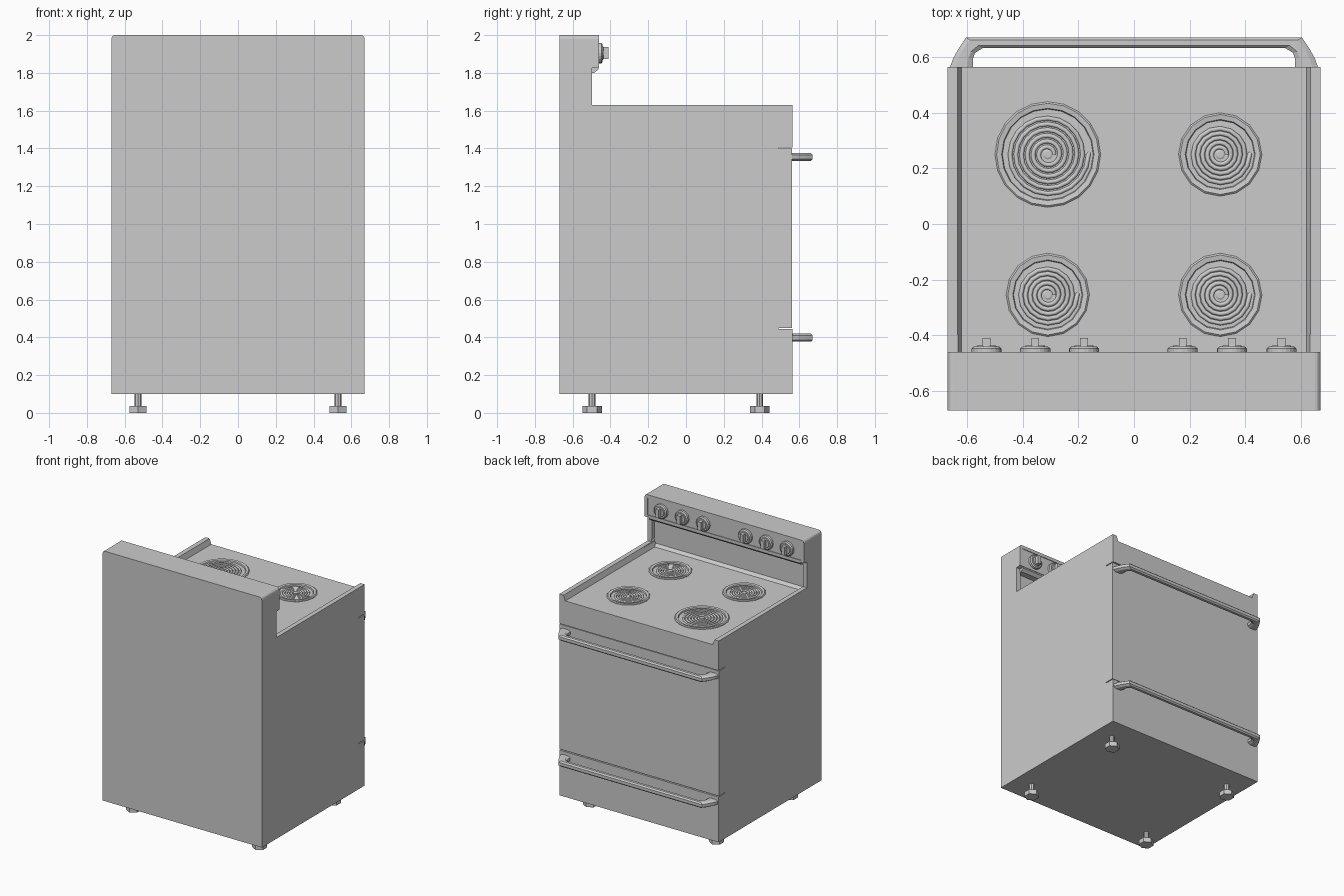
import bpy, bmesh, math
from mathutils import Vector, Matrix

if "Cube" in bpy.data.objects:
    bpy.data.objects.remove(bpy.data.objects["Cube"])

TOP = 1.59  # cooktop level


def finish(bm, name, smooth=False):
    bmesh.ops.recalc_face_normals(bm, faces=bm.faces)
    me = bpy.data.meshes.new(name)
    bm.to_mesh(me)
    bm.free()
    ob = bpy.data.objects.new(name, me)
    bpy.context.collection.objects.link(ob)
    return ob


def loft(name, rings, cap=True):
    """Bridge successive vertex rings into a closed solid."""
    bm = bmesh.new()
    vs = [[bm.verts.new(p) for p in r] for r in rings]
    n = len(rings[0])
    for a, b in zip(vs, vs[1:]):
        for i in range(n):
            bm.faces.new((a[i], a[(i + 1) % n], b[(i + 1) % n], b[i]))
    if cap:
        bm.faces.new(vs[0])
        bm.faces.new(vs[-1])
    return finish(bm, name)


def box(name, x0, x1, y0, y1, z0, z1):
    r = lambda z: [(x0, y0, z), (x1, y0, z), (x1, y1, z), (x0, y1, z)]
    return loft(name, [r(z0), r(z1)])


def lathe(name, profile, n, place, phase=0.0, cap=True):
    """Turn (radius, height) pairs round z, then move by a matrix."""
    rings = [[place @ Vector((r * math.cos(phase + 2 * math.pi * i / n),
                              r * math.sin(phase + 2 * math.pi * i / n), h))
              for i in range(n)] for r, h in profile]
    return loft(name, rings, cap)


def cut(ob, cutter):
    m = ob.modifiers.new("cut", 'BOOLEAN')
    m.operation = 'DIFFERENCE'
    m.solver = 'EXACT'
    m.object = cutter
    bpy.context.view_layer.objects.active = ob
    bpy.ops.object.modifier_apply(modifier=m.name)
    bpy.data.objects.remove(cutter)


# body: side profile carried across x
prof = [(-.67, .1), (.565, .1), (.565, 1.63), (-.497, 1.63), (-.497, 1.825),
        (-.46, 1.83), (-.46, 2), (-.67, 2)]
body = loft("oven_body", [[(x, y, z) for y, z in prof] for x in (-.67, .67)])
bm = bmesh.new()
bm.from_mesh(body.data)
edges = [e for e in bm.edges if all(v.co.z > 1.99 for v in e.verts)
         and abs(e.verts[0].co.x - e.verts[1].co.x) < .01]
bmesh.ops.bevel(bm, geom=edges, offset=.02, segments=3, profile=.5, affect='EDGES')
bm.to_mesh(body.data)
bm.free()

# cooktop trough between sloped side rails, splash recess, control panel inset
trough = [(-.62, TOP), (.62, TOP), (.642, 1.65), (-.642, 1.65)]
cut(body, loft("c", [[(x, y, z) for x, z in trough] for y in (-.53, .7)]))
cut(body, box("c", -.635, .635, -.53, -.4, 1.625, 1.815))
cut(body, box("c", -.645, .645, -.465, -.4, 1.845, 1.975))
# door gaps and slightly set-back door face
for z in (.447, 1.403):
    cut(body, box("c", -.7, .7, .49, .6, z - .003, z + .003))
cut(body, box("c", -.7, .7, .561, .6, .446, 1.404))

# lip under the control panel and trim at the foot of the splash
lip = [(-.54, 1.80), (-.485, 1.80), (-.463, 1.82), (-.463, 1.838), (-.54, 1.838)]
loft("console_lip", [[(x, y, z) for y, z in lip] for x in (-.637, .637)])
trim = [(-.54, TOP - .005), (-.505, TOP - .005), (-.53, TOP + .02), (-.54, TOP + .02)]
loft("splash_trim", [[(x, y, z) for y, z in trim] for x in (-.625, .625)])

# burners: drip pan, rim and spiral coil
burners = [(-.31, .25, .19, 20, 6), (.31, .25, .15, 16, 5),
           (-.31, -.255, .15, 16, 5), (.31, -.255, .15, 16, 5)]
for k, (x, y, R, n, turns) in enumerate(burners, 1):
    at = Matrix.Translation((x, y, TOP))
    cut(body, lathe("c", [(R - .015, -.06), (R - .015, .05)], n, at))
    lathe(f"drip_pan_{k}", [(R, -.003), (R, .004), (R - .006, .009), (R - .024, .006),
                            (R - .03, -.012), (R - .05, -.035), (.02, -.04),
                            (.02, -.05), (R - .02, -.05), (R - .02, -.003)], n, at)
    cu = bpy.data.curves.new(f"coil_{k}", 'CURVE')
    cu.dimensions = '3D'
    cu.bevel_depth = .0085
    cu.bevel_resolution = 1
    cu.use_fill_caps = True
    sp = cu.splines.new('POLY')
    steps = turns * n
    sp.points.add(steps)
    for i in range(steps + 1):
        t = i / steps
        a = 2 * math.pi * turns * t
        r = .022 + (R - .066) * t
        sp.points[i].co = (x + r * math.cos(a), y + r * math.sin(a), TOP - .004, 1)
    # outer end dives into the pan wall
    sp.points.add(1)
    sp.points[-1].co = (x + R - .035, y + .02, TOP - .03, 1)
    coil = bpy.data.objects.new(f"coil_{k}", cu)
    bpy.context.collection.objects.link(coil)
    bpy.ops.object.select_all(action='DESELECT')
    coil.select_set(True)
    bpy.context.view_layer.objects.active = coil
    bpy.ops.object.convert(target='MESH')
    lathe(f"coil_centre_{k}", [(.018, -.045), (.018, .002), (.012, .005)], 12, at)

# control knobs: disc, boss and grip facing +y
for k, x in enumerate((-.53, -.355, -.18, .175, .352, .53), 1):
    at = Matrix.Translation((x, -.468, 1.905)) @ Matrix.Rotation(-math.pi / 2, 4, 'X')
    lathe(f"knob_{k}", [(.054, 0), (.054, .02), (.046, .027), (.036, .027), (.034, .031)], 20, at)
    g = box(f"knob_grip_{k}", x - .014, x + .014, -.445, -.409, 1.873, 1.937)

# door and drawer handles: octagonal section along a bent bar
side = [((.665, .555), (.58, .555)), ((.65, .596), (.578, .596)),
        ((.63, .632), (.572, .615)), ((.604, .671), (.545, .632))]
octo = [(0, .011), (.25, .021), (.75, .021), (1, .011),
        (1, -.011), (.75, -.021), (.25, -.021), (0, -.011)]
path = side + [((-o[0], o[1]), (-i[0], i[1])) for o, i in reversed(side)]
for name, z in (("door_handle", 1.355), ("drawer_handle", .398)):
    rings = [[(i[0] + (o[0] - i[0]) * u, i[1] + (o[1] - i[1]) * u, z + h)
              for u, h in octo] for o, i in path]
    loft(name, rings)

# levelling feet: hexagonal pad and threaded stem
for x in (-.53, .53):
    for y in (-.497, .39):
        at = Matrix.Translation((x, y, 0))
        tag = ("left" if x < 0 else "right") + ("_a" if y < 0 else "_b")
        lathe(f"foot_{tag}", [(.052, 0), (.052, .036)], 6, at, math.pi / 6)
        lathe(f"foot_stem_{tag}", [(.018, .03), (.018, .105)], 8, at)
